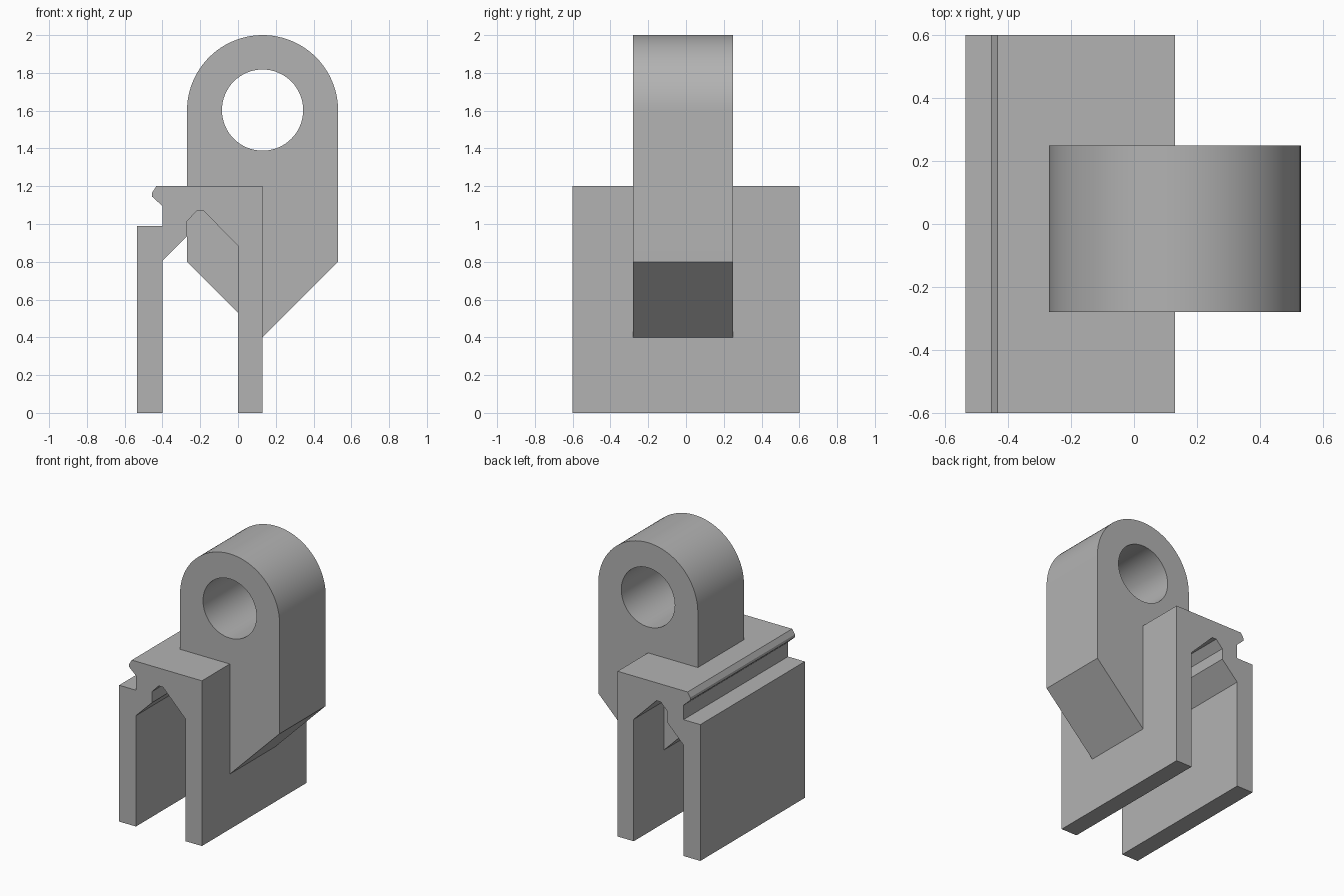
import bpy
import bmesh
from math import cos, sin, pi, radians

default_cube = bpy.data.objects.get("Cube")
if default_cube:
    bpy.data.objects.remove(default_cube, do_unlink=True)

# One plain grey for the whole part
grey = bpy.data.materials.new("plain_grey")
grey.use_nodes = True
colour = (0.45, 0.45, 0.45, 1)
grey.diffuse_color = colour
grey.node_tree.nodes["Principled BSDF"].inputs["Base Color"].default_value = colour


def arc(cx, cz, r, start, end, steps):
    """Points along an arc in the xz plane."""
    angles = [start + (end - start) * i / steps for i in range(steps + 1)]
    return [(cx + r * cos(a), cz + r * sin(a)) for a in angles]


def extrude_profile(name, profile, y0, y1):
    """Prism with an xz outline running from y0 to y1."""
    bm = bmesh.new()
    face = bm.faces.new([bm.verts.new((x, y0, z)) for x, z in profile])
    ext = bmesh.ops.extrude_face_region(bm, geom=[face])
    moved = [g for g in ext["geom"] if isinstance(g, bmesh.types.BMVert)]
    bmesh.ops.translate(bm, verts=moved, vec=(0, y1 - y0, 0))
    bmesh.ops.recalc_face_normals(bm, faces=bm.faces)
    mesh = bpy.data.meshes.new(name)
    bm.to_mesh(mesh)
    bm.free()
    mesh.materials.append(grey)
    obj = bpy.data.objects.new(name, mesh)
    bpy.context.collection.objects.link(obj)
    return obj


# Clip channel: two legs, bevelled inner roof, hooked lip on the left wall
clip_profile = [
    (-0.535, 0), (-0.4, 0), (-0.4, 0.805), (-0.27, 0.935), (-0.27, 1.015),
    (-0.217, 1.07), (-0.183, 1.07), (0, 0.885), (0, 0), (0.13, 0),
    (0.13, 1.2), (-0.433, 1.2), (-0.455, 1.165), (-0.455, 1.145),
    (-0.4, 1.095), (-0.4, 0.99), (-0.535, 0.99),
]
extrude_profile("clip_channel", clip_profile, -0.6, 0.6)

# Lug: rounded top, pointed bottom, passing through the channel
centre_x, centre_z, radius = 0.13, 1.6, 0.4
lug_profile = arc(centre_x, centre_z, radius, 0, pi, 48)
lug_profile += [(centre_x - radius, 0.8), (centre_x, 0.4), (centre_x + radius, 0.8)]
lug = extrude_profile("eye_lug", lug_profile, -0.28, 0.25)

# Round hole through the lug
cutter = extrude_profile("hole_cutter", arc(centre_x, centre_z + 0.003, 0.215, 0, 2 * pi, 64)[:-1], -0.5, 0.5)
cutter.hide_render = True
hole = lug.modifiers.new("hole", "BOOLEAN")
hole.operation = "DIFFERENCE"
hole.solver = "EXACT"
hole.object = cutter

bpy.ops.object.select_all(action="DESELECT")
lug.select_set(True)
bpy.context.view_layer.objects.active = lug
bpy.ops.object.modifier_apply(modifier="hole")
bpy.data.objects.remove(cutter, do_unlink=True)
bpy.ops.object.shade_smooth_by_angle(angle=radians(30))
